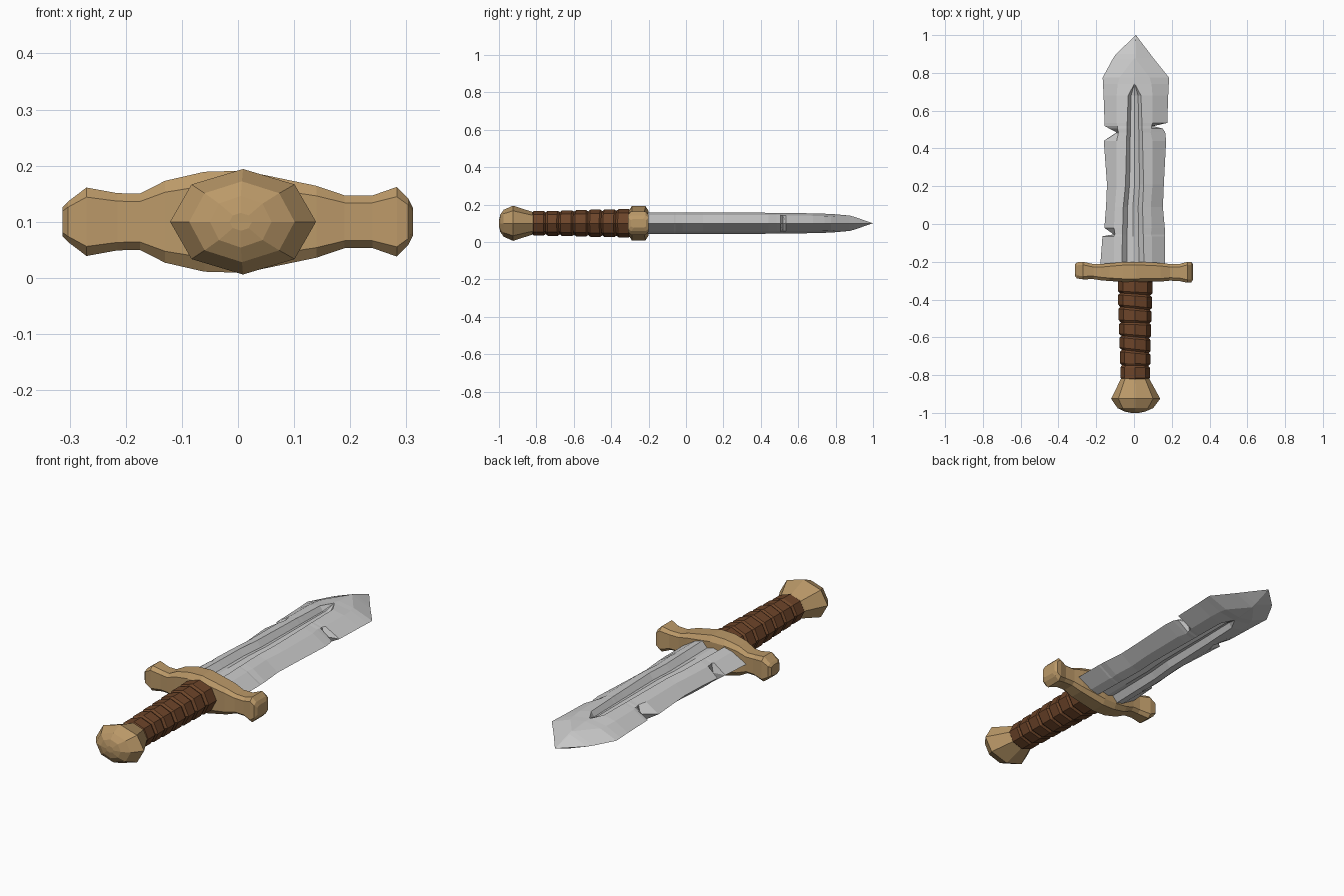
import bpy, bmesh, math, random
from mathutils import Vector

random.seed(4)
CZ = 0.1  # height of the centre plane


def material(name, rgb):
    m = bpy.data.materials.new(name)
    m.diffuse_color = (*rgb, 1)
    return m


tan = material("tan_metal", (0.50, 0.32, 0.14))
brown = material("brown_leather", (0.15, 0.058, 0.022))


def loft(name, rings, mat=None):
    """Skin a list of equal-length closed rings and cap both ends."""
    bm = bmesh.new()
    vs = [[bm.verts.new(p) for p in r] for r in rings]
    n = len(rings[0])
    for a, b in zip(vs, vs[1:]):
        for i in range(n):
            j = (i + 1) % n
            bm.faces.new((a[i], a[j], b[j], b[i]))
    bm.faces.new(vs[0])
    bm.faces.new(vs[-1])
    bmesh.ops.remove_doubles(bm, verts=bm.verts, dist=0.0008)
    bmesh.ops.recalc_face_normals(bm, faces=bm.faces)
    me = bpy.data.meshes.new(name)
    bm.to_mesh(me)
    bm.free()
    if mat:
        me.materials.append(mat)
    ob = bpy.data.objects.new(name, me)
    bpy.context.collection.objects.link(ob)
    return ob


# Blade: y, left edge, right edge, ridge half width, groove half width, floor, top
stations = [
    (-0.24, -0.18, 0.165, 0.100, 0.060, 0.030, 0.058),
    (-0.065, -0.167, 0.165, 0.100, 0.055, 0.030, 0.058),
    (-0.055, -0.108, 0.164, 0.095, 0.055, 0.030, 0.058),
    (-0.02, -0.157, 0.163, 0.100, 0.054, 0.030, 0.058),
    (0.09, -0.148, 0.153, 0.095, 0.051, 0.030, 0.058),
    (0.21, -0.143, 0.158, 0.095, 0.048, 0.030, 0.058),
    (0.44, -0.160, 0.170, 0.095, 0.042, 0.030, 0.056),
    (0.485, -0.093, 0.165, 0.085, 0.041, 0.030, 0.056),
    (0.505, -0.130, 0.152, 0.090, 0.040, 0.030, 0.056),
    (0.518, -0.155, 0.102, 0.090, 0.040, 0.030, 0.055),
    (0.535, -0.156, 0.176, 0.095, 0.039, 0.030, 0.055),
    (0.68, -0.161, 0.181, 0.095, 0.034, 0.030, 0.053),
    (0.74, -0.164, 0.184, 0.090, 0.002, 0.051, 0.051),
    (0.775, -0.166, 0.185, 0.080, 0.002, 0.050, 0.050),
    (0.875, -0.112, 0.105, 0.004, 0.002, 0.041, 0.041),
    (0.90, -0.095, 0.086, 0.004, 0.002, 0.034, 0.034),
    (1.0, 0.01, 0.01, 0, 0, 0, 0),
]
rings = []
for y, l, r, m, g, floor, top in stations:
    c = 0.01 if y > 0.99 else (-0.006 if y < 0.1 else 0.003)
    mid = floor + (top - floor) * 0.35
    shoulder = top - (0.013 if m > 0.05 else 0)
    up = [(c - m, shoulder), (c - g, top), (c - g * .55, floor), (c, mid),
          (c + g * .55, floor), (c + g, top), (c + m, shoulder)]
    prof = [(l, 0)] + up + [(r, 0)] + [(x, -z) for x, z in reversed(up)]
    rings.append([(x, y, CZ + z) for x, z in prof])
loft("blade", rings)

# Guard: x, half height, back y, front y, with chamfered cross sections
guard = [
    (-0.313, 0.026, -0.215, -0.275), (-0.303, 0.036, -0.203, -0.288),
    (-0.27, 0.061, -0.20, -0.293), (-0.215, 0.051, -0.212, -0.292),
    (-0.175, 0.050, -0.212, -0.298), (-0.13, 0.073, -0.208, -0.302),
    (-0.06, 0.089, -0.202, -0.306), (0.01, 0.091, -0.20, -0.306),
    (0.14, 0.064, -0.206, -0.305), (0.19, 0.047, -0.212, -0.300),
    (0.24, 0.047, -0.212, -0.302), (0.283, 0.062, -0.20, -0.311),
    (0.303, 0.042, -0.20, -0.309), (0.312, 0.024, -0.213, -0.295),
]
rings = []
for x, h, yb, yf in guard:
    k, q = 0.016, 0.72
    prof = [(yf, -h * q), (yf + k, -h), (yb - k, -h), (yb, -h * q),
            (yb, h * q), (yb - k, h), (yf + k, h), (yf, h * q)]
    rings.append([(x, y, CZ + z) for y, z in prof])
loft("guard", rings, tan)


def octagon(y, rx, rz, cx=0.005, tilt=0.0):
    """Eight-sided ring around the y axis, vertices on the axes."""
    pts = []
    for i in range(8):
        a = i * math.pi / 4
        x = rx * math.cos(a)
        pts.append((cx + x, y + tilt * x, CZ + rz * math.sin(a)))
    return pts


# Grip: seven leather wraps with tight grooves, tapering to the pommel
rings = []
N, y0, y1 = 7, -0.295, -0.825
step = (y1 - y0) / N
tilts = [0] + [random.uniform(-0.13, 0.13) for _ in range(N - 1)] + [0]
for i in range(N):
    t = i / (N - 1)
    rx, rz = 0.092 - 0.014 * t, 0.076 - 0.011 * t
    for f, s in ((0.0, 0.88), (0.14, 1.0), (0.86, 1.0), (1.0, 0.88)):
        tl = tilts[i] * (1 - f) + tilts[i + 1] * f
        rings.append(octagon(y0 + step * (i + f), rx * s, rz * s, 0.006, tl))
loft("grip", rings, brown)

# Pommel: flared octagonal knob with a domed end
loft("pommel", [
    octagon(-0.805, 0.070, 0.058, 0.006),
    octagon(-0.825, 0.078, 0.062, 0.006),
    octagon(-0.925, 0.130, 0.094, 0.009),
    octagon(-0.975, 0.094, 0.072, 0.007),
    octagon(-0.993, 0.055, 0.046, 0.005),
    octagon(-1.0, 0.020, 0.016, 0.005),
], tan)
